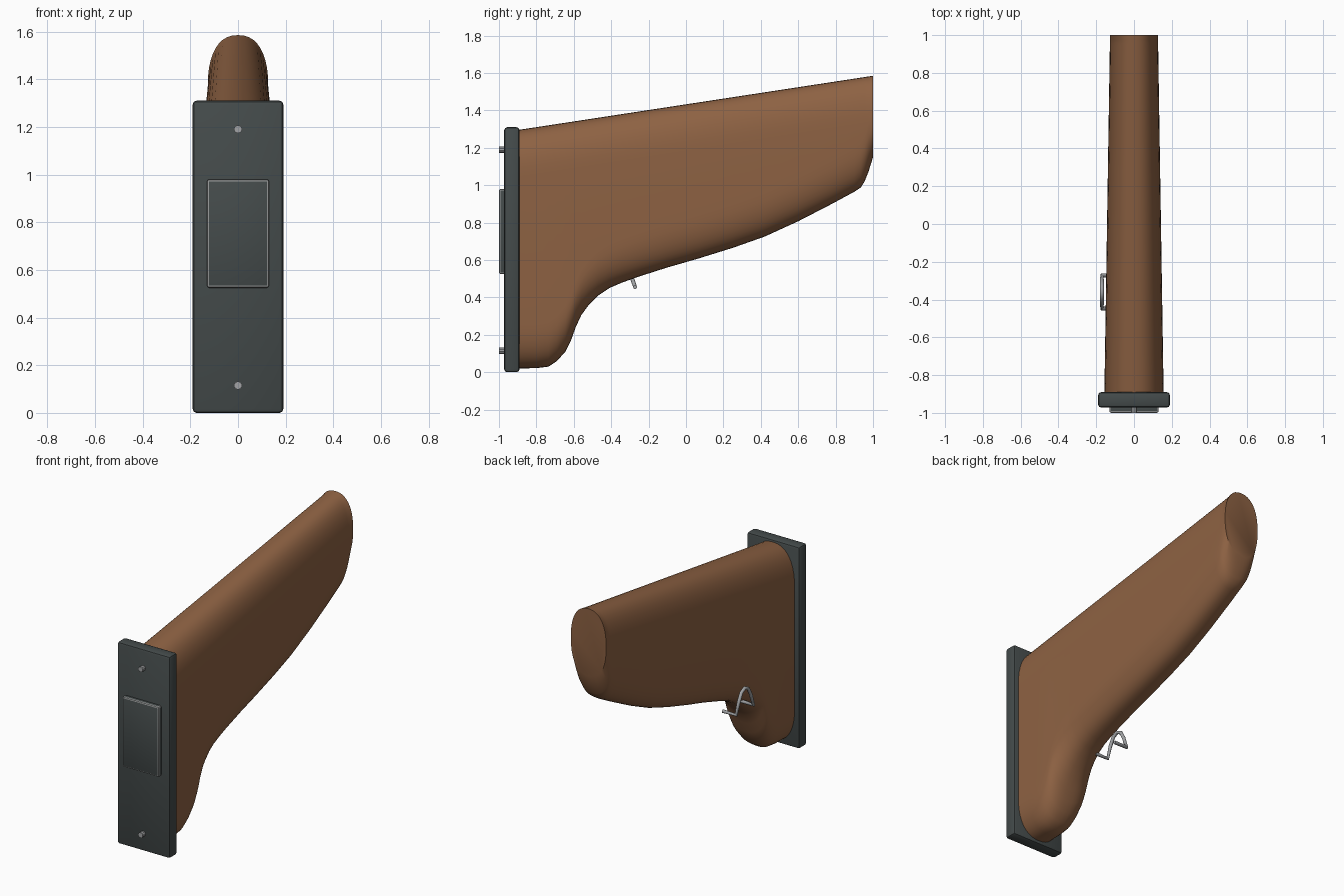
import bpy, bmesh, math
from mathutils import Vector

if "Cube" in bpy.data.objects:
    bpy.data.objects.remove(bpy.data.objects["Cube"])


def material(name, rgb):
    m = bpy.data.materials.new(name)
    m.diffuse_color = (*rgb, 1)
    m.use_nodes = True
    m.node_tree.nodes["Principled BSDF"].inputs["Base Color"].default_value = m.diffuse_color
    return m


WOOD = material("walnut wood", (0.27, 0.122, 0.056))
DARK = material("dark gunmetal", (0.058, 0.070, 0.070))
EDGE = material("worn edge steel", (0.30, 0.31, 0.31))
STEEL = material("bright steel", (0.36, 0.37, 0.38))


def finish(bm, name, *mats):
    bmesh.ops.recalc_face_normals(bm, faces=bm.faces)
    me = bpy.data.meshes.new(name)
    bm.to_mesh(me)
    bm.free()
    ob = bpy.data.objects.new(name, me)
    bpy.context.collection.objects.link(ob)
    for m in mats:
        me.materials.append(m)
    bpy.ops.object.select_all(action='DESELECT')
    ob.select_set(True)
    bpy.context.view_layer.objects.active = ob
    bpy.ops.object.shade_smooth_by_angle(angle=math.radians(35))
    return ob


def box(name, lo, hi, bevel, mats, segments=2):
    bm = bmesh.new()
    bmesh.ops.create_cube(bm, size=1)
    lo, hi = Vector(lo), Vector(hi)
    for v in bm.verts:
        v.co = (lo + hi) / 2 + v.co * (hi - lo)
    bmesh.ops.bevel(bm, geom=bm.edges[:], offset=bevel, segments=segments,
                    affect='EDGES', profile=0.5, material=len(mats) - 1)
    return finish(bm, name, *mats)


# Wooden stock: rounded sections lofted along y, underside follows a profile (y, z)
underside = [(-0.90, 0.02), (-0.80, 0.022), (-0.735, 0.03), (-0.69, 0.06), (-0.645, 0.11),
             (-0.615, 0.17), (-0.59, 0.24), (-0.56, 0.305), (-0.52, 0.36), (-0.47, 0.41),
             (-0.41, 0.45), (-0.34, 0.48), (-0.25, 0.512), (-0.10, 0.56), (0.06, 0.606),
             (0.25, 0.665), (0.42, 0.725), (0.60, 0.807), (0.78, 0.90), (0.90, 0.965),
             (0.935, 0.988), (0.955, 1.02), (0.975, 1.07), (1.0, 1.15)]


def section(y, bottom):
    t = (y + 0.9) / 1.9
    top, w = 1.295 + 0.29 * t, 0.157 - 0.03 * t
    cap_t = min(0.26, (top - bottom) * 0.5)
    cap_b = min(0.24, (top - bottom) * 0.5)
    ring = []
    for half, centre, cap in ((0, top - cap_t, cap_t), (math.pi, bottom + cap_b, cap_b)):
        for i in range(21):
            a = half + math.pi * i / 20
            c, s = math.cos(a), math.sin(a)
            ring.append((w * math.copysign(abs(c) ** 0.85, c), y,
                         centre + cap * math.copysign(abs(s) ** 0.85, s)))
    return ring


bm = bmesh.new()
rings = [[bm.verts.new(p) for p in section(y, z)] for y, z in underside]
n = len(rings[0])
for a, b in zip(rings, rings[1:]):
    for i in range(n):
        j = (i + 1) % n
        bm.faces.new((a[i], a[j], b[j], b[i]))
bm.faces.new(rings[0])
bm.faces.new(rings[-1])
bmesh.ops.remove_doubles(bm, verts=bm.verts, dist=1e-5)
finish(bm, "stock", WOOD)

# Butt plate and its trapdoor
box("butt_plate", (-0.19, -0.972, 0.0), (0.19, -0.89, 1.31), 0.016, (DARK, DARK))
box("trapdoor", (-0.13, -1.0, 0.525), (0.13, -0.96, 0.98), 0.009, (DARK, EDGE))

# Butt plate screws
for name, z in (("upper_screw", 1.19), ("lower_screw", 0.115)):
    bm = bmesh.new()
    bmesh.ops.create_cone(bm, cap_ends=True, segments=10, radius1=0.017, radius2=0.017, depth=0.05)
    for v in bm.verts:
        v.co = (v.co.x, -0.975 + v.co.z, z + v.co.y)
    finish(bm, name, STEEL)

# Sling loop: bent wire arch on the left side with both ends turned inward
arch = [(-0.272, 0.455), (-0.298, 0.53), (-0.325, 0.58), (-0.36, 0.597),
        (-0.395, 0.58), (-0.422, 0.53), (-0.448, 0.455)]
path = [(-0.075, *arch[0])] + [(-0.17, y, z) for y, z in arch] + [(-0.075, *arch[-1])]
curve = bpy.data.curves.new("sling_loop", 'CURVE')
curve.dimensions = '3D'
curve.bevel_depth = 0.011
curve.bevel_resolution = 2
curve.use_fill_caps = True
spline = curve.splines.new('POLY')
spline.points.add(len(path) - 1)
for p, co in zip(spline.points, path):
    p.co = (*co, 1)
curve.materials.append(STEEL)
loop = bpy.data.objects.new("sling_loop", curve)
bpy.context.collection.objects.link(loop)
